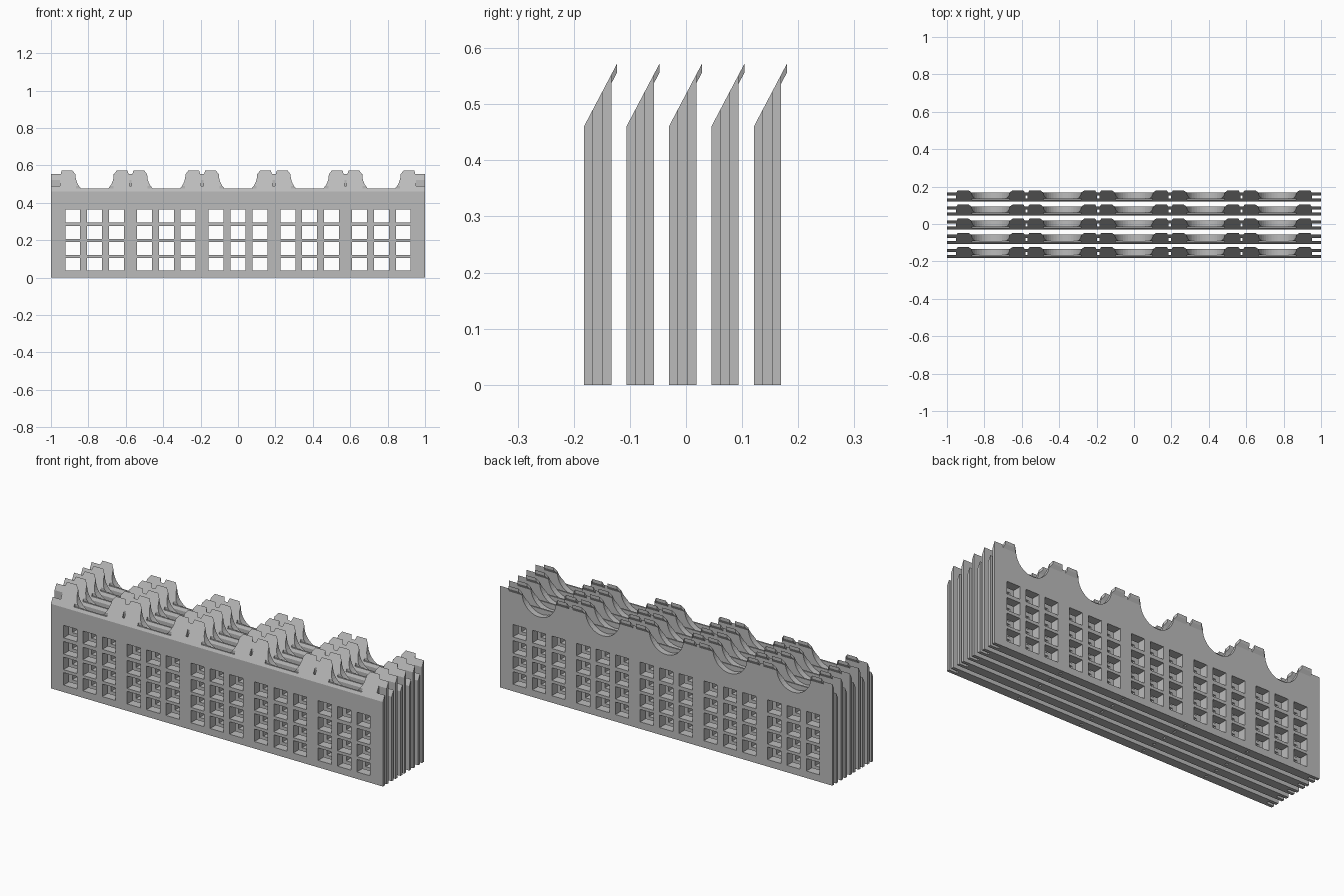
import bpy, bmesh, math
from mathutils import Matrix, Vector

cube = bpy.data.objects.get("Cube")
if cube:
    bpy.data.objects.remove(cube)

PANEL = 0.3833           # width of one bay
LAYER = 0.0163           # thickness of one sheet
FRONT = -0.182           # front of the first wall
PITCH = 0.0757           # distance between walls
EAVE, SLOPE = 0.46, 1.9  # bevelled top edge
HIGH = 0.7
CENTRES = [(i - 2) * PANEL for i in range(5)]

grey = bpy.data.materials.new("plain grey")
grey.use_nodes = True
colour = (0.5, 0.5, 0.5, 1)
grey.diffuse_color = colour
grey.node_tree.nodes["Principled BSDF"].inputs["Base Color"].default_value = colour


def scallop(cx):
    """Rounded dip in the top edge of a bay, left to right."""
    r, cz, n = 0.102, 0.548, 20
    arc = [(cx - r * math.cos(math.pi * k / n), cz - r * math.sin(math.pi * k / n))
           for k in range(n + 1)]
    return [(cx - r, HIGH)] + arc + [(cx + r, HIGH)]


def shallow(cx):
    """Flat dip in the top edge of the front sheet."""
    return [(cx - 0.1, HIGH), (cx - 0.1, 0.475), (cx + 0.1, 0.475), (cx + 0.1, HIGH)]


def outline(x0, x1, centres, dip):
    pts = [(x0, 0), (x0, HIGH)]
    for cx in centres:
        pts += dip(cx)
    return pts + [(x1, HIGH), (x1, 0)]


def windows():
    for cx in CENTRES:
        for col in (-0.117, 0, 0.117):
            for row in (0.072, 0.156, 0.241, 0.329):
                x, w, h = cx + col, 0.04, 0.034
                yield [(x - w, row - h), (x + w, row - h), (x + w, row + h), (x - w, row + h)]


def sheet(name, outlines, index):
    """Extruded sheet with window holes, its top trimmed to the bevel."""
    curve = bpy.data.curves.new(name, "CURVE")
    curve.dimensions = "2D"
    curve.fill_mode = "BOTH"
    curve.extrude = LAYER / 2
    for pts in outlines + list(windows()):
        s = curve.splines.new("POLY")
        s.points.add(len(pts) - 1)
        for p, (x, z) in zip(s.points, pts):
            p.co = (x, z, 0, 1)
        s.use_cyclic_u = True
    temp = bpy.data.objects.new(name, curve)
    bpy.context.collection.objects.link(temp)
    dg = bpy.context.evaluated_depsgraph_get()
    mesh = bpy.data.meshes.new_from_object(temp.evaluated_get(dg))
    bpy.data.objects.remove(temp)
    bm = bmesh.new()
    bm.from_mesh(mesh)
    bmesh.ops.transform(bm, verts=bm.verts, matrix=Matrix.Translation((0, (index + 0.5) * LAYER, 0))
                        @ Matrix.Rotation(math.pi / 2, 4, "X"))
    bmesh.ops.remove_doubles(bm, verts=bm.verts, dist=1e-5)
    bmesh.ops.bisect_plane(bm, geom=bm.verts[:] + bm.edges[:] + bm.faces[:], dist=1e-6,
                           plane_co=(0, 0, EAVE), plane_no=Vector((0, -SLOPE, 1)).normalized(),
                           clear_outer=True)
    bmesh.ops.holes_fill(bm, edges=[e for e in bm.edges if e.is_boundary], sides=0)
    return finish(bm, mesh)


def finish(bm, mesh):
    bmesh.ops.recalc_face_normals(bm, faces=bm.faces)
    for f in bm.faces:
        f.smooth = False
        f.material_index = 0
    bm.to_mesh(mesh)
    bm.free()
    mesh.materials.clear()
    mesh.materials.append(grey)
    return mesh


def crown_mesh():
    """Tapered tabs continuing the bevel beyond the back of each peak."""
    bm = bmesh.new()
    y0, y1 = 3 * LAYER, 0.059
    for i in range(6):
        joint = (i - 2.5) * PANEL
        for side in (-1, 1):
            if abs(joint + side * 0.09) > 1:
                continue
            rings = []
            for y, a, b in ((y0, 0.010, 0.088), (y1, 0.016, 0.074)):
                top = EAVE + SLOPE * y
                rings.append([bm.verts.new((joint + side * x, y, z))
                              for x, z in ((a, top), (b, top), (b, top - 0.016), (a, top - 0.016))])
            low, up = rings
            bm.faces.new(low)
            bm.faces.new(up)
            for k in range(4):
                j = (k + 1) % 4
                bm.faces.new((low[k], low[j], up[j], up[k]))
    return finish(bm, bpy.data.meshes.new("crown"))


# Three sheets and the crown tabs make one wall
half = PANEL / 2 - 0.006
parts = {
    "front_sheet": sheet("front_sheet", [outline(-1, 1, CENTRES, shallow)], 0),
    "core_panels": sheet("core_panels", [outline(c - half, c + half, [c], scallop) for c in CENTRES], 1),
    "back_sheet": sheet("back_sheet", [outline(-1, 1, CENTRES, scallop)], 2),
    "crown_tabs": crown_mesh(),
}

# Five identical walls, one behind the other
for i in range(5):
    for name, mesh in parts.items():
        ob = bpy.data.objects.new(f"{name}_{i + 1}", mesh)
        ob.location.y = FRONT + i * PITCH
        bpy.context.collection.objects.link(ob)
